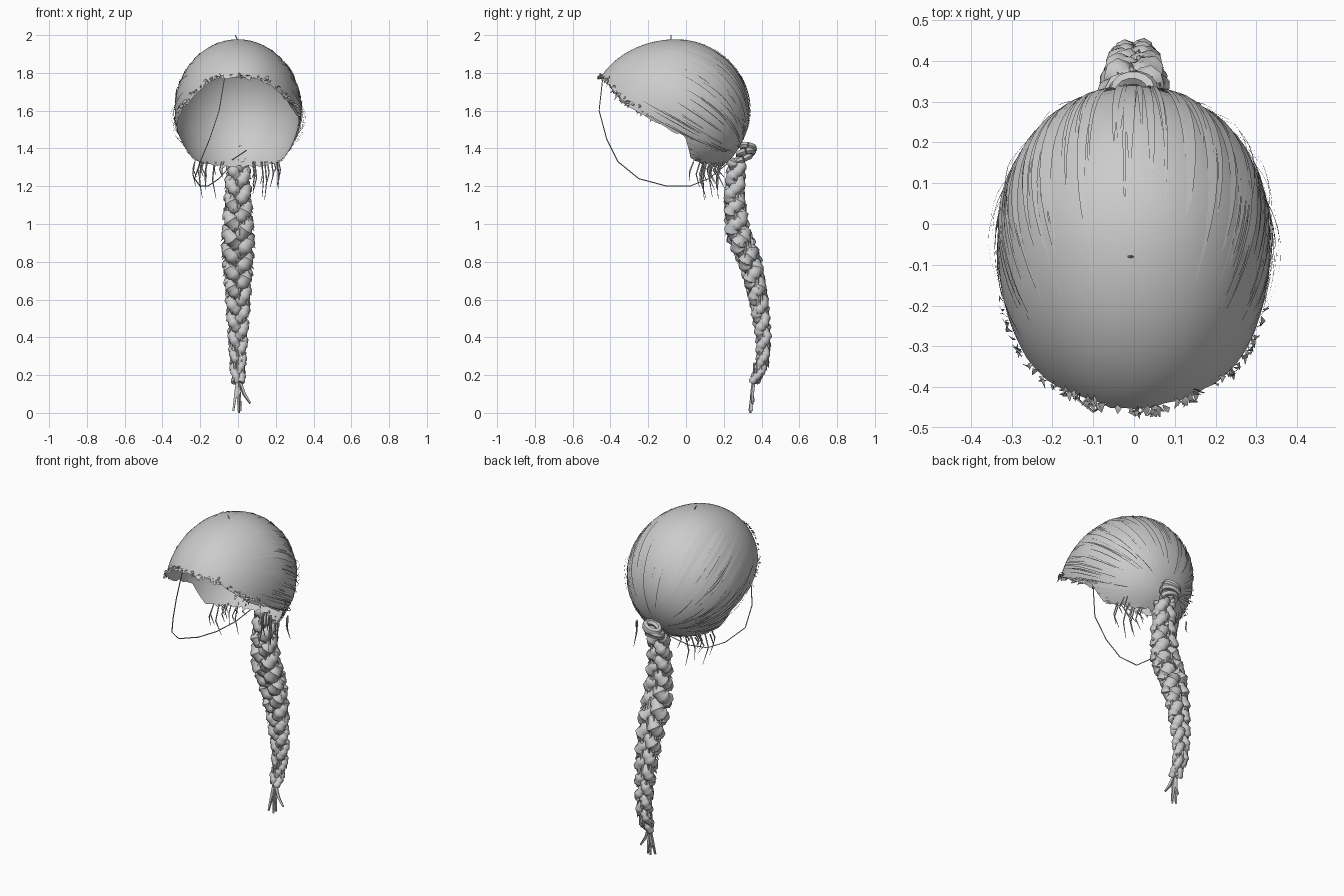
import bpy, bmesh, math, random
from math import sin, cos, pi
from mathutils import Vector

random.seed(4)
rnd = random.uniform
if "Cube" in bpy.data.objects:
    bpy.data.objects.remove(bpy.data.objects["Cube"])

hair = bpy.data.materials.new("grey_hair")
hair.use_nodes = True
GREY = (0.6, 0.6, 0.6, 1)
hair.diffuse_color = GREY
hair.node_tree.nodes["Principled BSDF"].inputs["Base Color"].default_value = GREY

CENTRE = Vector((0, -0.05, 1.6))
HAIRLINE = [(-.6, 1.8), (-.43, 1.77), (-.35, 1.66), (-.22, 1.58),
            (0, 1.46), (.03, 1.34), (.2, 1.3), (.6, 1.3)]
BRAID = [(1.34, .27), (1.15, .255), (.95, .275), (.8, .34), (.6, .385),
         (.4, .41), (.26, .405), (.16, .36)]
WIDTH = [(1.34, .035), (1.15, .04), (.9, .05), (.6, .037), (.16, .02)]


def lerp(table, k):
    """Linear look-up in a table of pairs, in either order."""
    pts = sorted(table)
    for (a, u), (b, v) in zip(pts, pts[1:]):
        if k <= b:
            return u + (v - u) * max(0, (k - a) / (b - a))
    return pts[-1][1]


def scalp(d, lift=0.0):
    """Point on the head shape in direction d."""
    radii = (.335, .455 if d.y < 0 else .385, .378)
    return CENTRE + Vector([c * (r + lift) for c, r in zip(d, radii)])


def polar(az, phi):
    return Vector((sin(phi) * sin(az), -sin(phi) * cos(az), cos(phi)))


def above(p):
    return p.z > lerp(HAIRLINE, p.y)


def edge_angle(az):
    phi = .3
    while phi < 2.9 and above(scalp(polar(az, phi))):
        phi += .01
    return phi


def finish(name, bm):
    me = bpy.data.meshes.new(name)
    bm.to_mesh(me)
    bm.free()
    ob = bpy.data.objects.new(name, me)
    bpy.context.collection.objects.link(ob)
    me.materials.append(hair)
    me.shade_smooth()
    return ob


def ribbon(bm, pts, width):
    """Flat hair strip lying on the head, pointed at both ends."""
    rows = []
    n = len(pts) - 1
    for i, p in enumerate(pts):
        along = pts[min(i + 1, n)] - pts[max(i - 1, 0)]
        side = along.cross(p - CENTRE).normalized()
        w = width * (.15 + .85 * sin(pi * i / n))
        rows.append((bm.verts.new(p - side * w), bm.verts.new(p + side * w)))
    for (a, b), (c, d) in zip(rows, rows[1:]):
        bm.faces.new((a, b, d, c))


def tubes(name, paths, radius, sides=1):
    """Round strands; each path is a list of (point, radius factor)."""
    cu = bpy.data.curves.new(name, 'CURVE')
    cu.dimensions = '3D'
    cu.bevel_depth = radius
    cu.bevel_resolution = sides
    cu.use_fill_caps = True
    for path in paths:
        sp = cu.splines.new('POLY')
        sp.points.add(len(path) - 1)
        for pt, (co, r) in zip(sp.points, path):
            pt.co = (*co, 1)
            pt.radius = r
    cu.materials.append(hair)
    ob = bpy.data.objects.new(name, cu)
    bpy.context.collection.objects.link(ob)
    bpy.ops.object.select_all(action='DESELECT')
    ob.select_set(True)
    bpy.context.view_layer.objects.active = ob
    bpy.ops.object.convert(target='MESH')
    bpy.ops.object.shade_smooth_by_angle(angle=math.radians(50))


# Smooth open cap with a ragged hairline
COLS, RINGS = 96, 18
bm = bmesh.new()
top = bm.verts.new(scalp(Vector((0, 0, 1))))
grid = []
for c in range(COLS):
    az = c * 2 * pi / COLS
    limit = edge_angle(az) * rnd(.985, 1.015)
    grid.append([bm.verts.new(scalp(polar(az, limit * r / RINGS)))
                 for r in range(1, RINGS + 1)])
for a, b in zip(grid, grid[1:] + grid[:1]):
    bm.faces.new((top, a[0], b[0]))
    for r in range(RINGS - 1):
        bm.faces.new((a[r], a[r + 1], b[r + 1], b[r]))
bmesh.ops.recalc_face_normals(bm, faces=bm.faces)
finish("hair_cap", bm)

# Combed strands sweeping over the head to the tie at the back
knot_dir = Vector((0, .84, -.54)).normalized()
up_dir = Vector((0, .54, .84)).normalized()
side_dir = Vector((1, 0, 0))


def combed(angle, start, end, lift, count=18):
    pts = []
    for i in range(count):
        t = start + (end - start) * i / (count - 1)
        ring = up_dir * cos(angle) + side_dir * sin(angle)
        bulge = lift * (.25 + .75 * sin(pi * i / (count - 1)))
        p = scalp(knot_dir * cos(t) + ring * sin(t), bulge)
        if not above(p):
            break
        pts.append(p)
    return pts


bm = bmesh.new()
for k in range(170):
    angle = rnd(-2.6, 2.6)
    pts = combed(angle, .08, rnd(1.3, 2.35), rnd(.003, .009))
    if len(pts) > 4:
        ribbon(bm, pts, rnd(.004, .014))
finish("combed_strands", bm)

# Loose flyaway strands standing off the sides
bm = bmesh.new()
for k in range(26):
    angle = random.choice((-1, 1)) * rnd(.9, 1.9)
    begin = rnd(.3, 1.2)
    pts = combed(angle, begin, begin + rnd(.5, 1), rnd(.015, .028), 9)
    if len(pts) > 4:
        ribbon(bm, pts, .002)
finish("flyaway_strands", bm)

# Short tufts along the front hairline
bm = bmesh.new()
for k in range(90):
    az = rnd(-1.3, 1.3)
    limit = edge_angle(az)
    base = limit * rnd(.93, 1.0)
    pts = [scalp(polar(az + s * rnd(-.06, .06), base + s * rnd(.0, .07)), .003 + .014 * s)
           for s in (0, .5, 1)]
    ribbon(bm, pts, rnd(.004, .01))
finish("hairline_tufts", bm)

# Three strand braid
def braid_path(phase):
    path = []
    steps = 150
    for i in range(steps + 1):
        z = 1.34 - 1.18 * i / steps
        t = 2 * pi * (1.34 - z) / .27 + phase
        w = lerp(WIDTH, z)
        pos = Vector((w * sin(t), lerp(BRAID, z) + .6 * w * sin(2 * t), z))
        path.append((pos, (w * .75 + .004) * (1 + .12 * (i % 3 - 1))))
    return path


tubes("braid", [braid_path(k * 2 * pi / 3) for k in range(3)], 1.0, 2)

# Spiky hair ends along the braid
spikes = []
for k in range(150):
    z = rnd(.2, 1.28)
    a, w = rnd(0, 2 * pi), lerp(WIDTH, z)
    core = Vector((0, lerp(BRAID, z), z))
    out = Vector((cos(a) * w * 1.35, sin(a) * w * 1.0, 0))
    spikes.append([(core + out + Vector((0, 0, .05)), 1.0),
                   (core + out * 1.15, .8),
                   (core + out * 1.4 - Vector((0, 0, .02)), .1)])
tubes("braid_spikes", spikes, .007, 0)

# Hair tie: coils wrapped around the top of the braid
coils = []
for k, r in enumerate((.04, .046, .038)):
    mid = Vector((0, .305 + .012 * k, 1.345 + .03 * k))
    coils.append([(mid + Vector((r * 1.1 * cos(a), r * .8 * sin(a), .014 * sin(a + k))), 1)
                  for a in [j * 2 * pi / 14 for j in range(15)]])
tubes("hair_tie", coils, .018, 1)

# Loose ends below the braid
root = Vector((0, .36, .19))
ends = [[(root, 1), (Vector((x * .5, .35, .1)), 1), (Vector((x, y, z)), .6)]
        for x, y, z in ((-.025, .335, .01), (.005, .34, 0), (.015, .35, .01), (.065, .35, .05),
                        (-.02, .36, .06))]
tubes("braid_ends", ends, .01, 0)

# Wisps hanging at the nape
wisps = []
for k in range(26):
    s = 1 if k % 2 else -1
    x, y, z = s * rnd(.07, .24), rnd(.04, .2), 1.33
    drop = rnd(.06, .22)
    wisps.append([(Vector((x, y, z)), 1),
                  (Vector((x + s * .01, y - .02, z - drop * .5)), 1),
                  (Vector((x + rnd(-.01, .01), y + rnd(-.03, .02), z - drop)), .3)])
tubes("nape_wisps", wisps, .004, 0)

# Long stray lock looping under the face, and two tiny stray hairs
loop = [(-.07, -.44, 1.78), (-.1, -.46, 1.6), (-.15, -.42, 1.45), (-.2, -.36, 1.33),
        (-.23, -.25, 1.24), (-.2, -.1, 1.2), (-.16, .02, 1.2), (-.1, .12, 1.24), (-.03, .22, 1.32)]
nape = [(-.03, .2, 1.34), (.045, .18, 1.39)]
crown = [(0, -.08, 1.97), (-.015, -.08, 2.0)]
tubes("stray_lock", [[(Vector(p), 1) for p in path] for path in (loop, nape, crown)], .003, 0)
